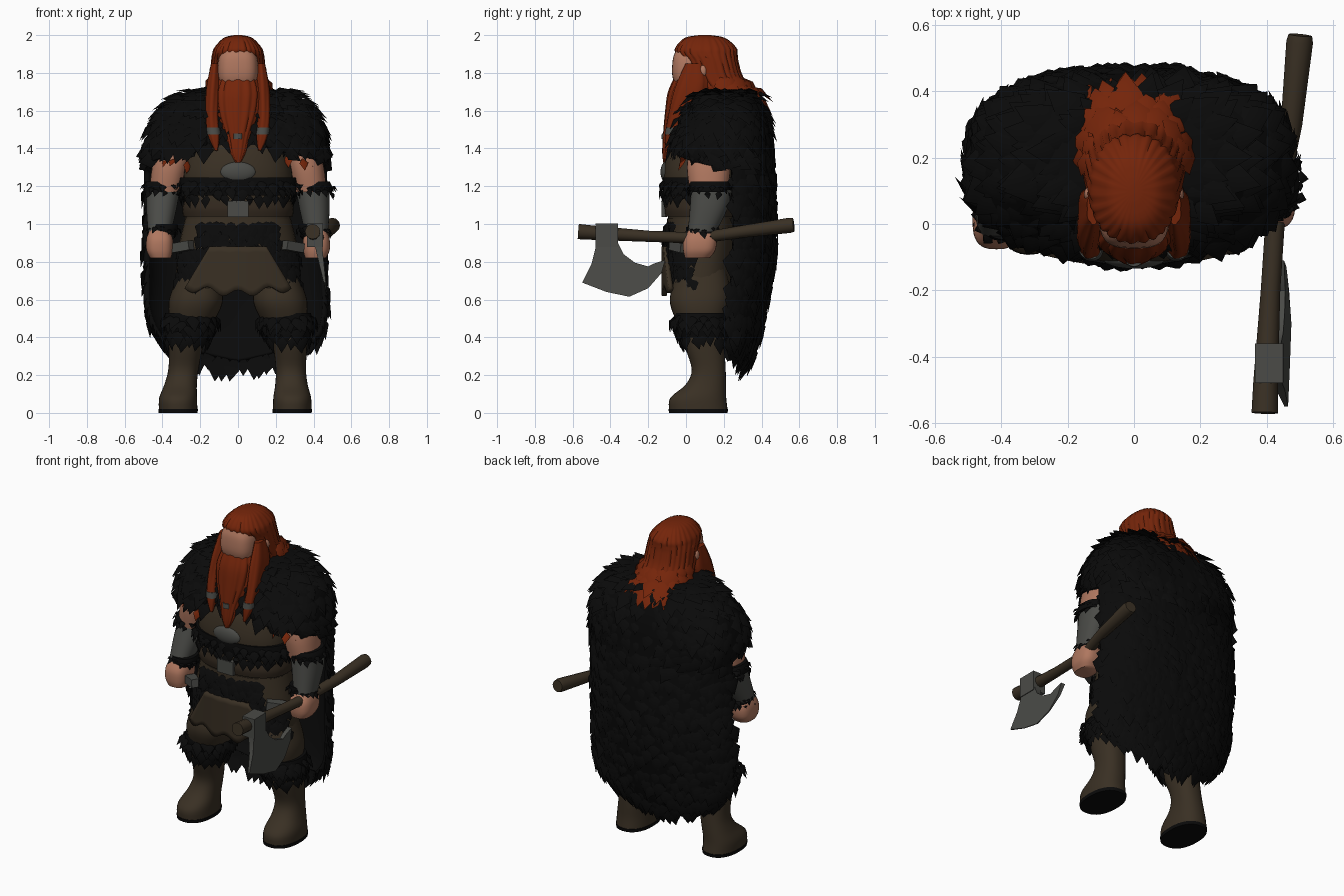
import bpy, bmesh, math, random
from mathutils import Vector

if "Cube" in bpy.data.objects:
    bpy.data.objects.remove(bpy.data.objects["Cube"])
random.seed(4)

def material(name, c):
    m = bpy.data.materials.new(name)
    m.diffuse_color = (*c, 1)
    m.use_nodes = True
    m.node_tree.nodes["Principled BSDF"].inputs["Base Color"].default_value = m.diffuse_color
    return m

FUR = material("black fur", (0.003, 0.003, 0.003))
HAIR = material("red hair", (0.175, 0.018, 0.003))
SKIN = material("skin", (0.43, 0.185, 0.115))
LEATHER = material("brown leather", (0.041, 0.029, 0.017))
BELT = material("dark leather", (0.03, 0.02, 0.012))
STEEL = material("grey steel", (0.069, 0.07, 0.063))

def finish(name, verts, faces, mat, angle=50):
    me = bpy.data.meshes.new(name)
    me.from_pydata([tuple(v) for v in verts], [], faces)
    bm = bmesh.new()
    bm.from_mesh(me)
    bmesh.ops.recalc_face_normals(bm, faces=bm.faces)
    bm.to_mesh(me)
    bm.free()
    me.materials.append(mat)
    ob = bpy.data.objects.new(name, me)
    bpy.context.collection.objects.link(ob)
    bpy.ops.object.select_all(action='DESELECT')
    ob.select_set(True)
    bpy.context.view_layer.objects.active = ob
    bpy.ops.object.shade_smooth_by_angle(angle=math.radians(angle))
    return ob

def spline(rows, v):
    """Catmull-Rom through rows of equal length, v in 0..1."""
    k = len(rows) - 1
    i = min(int(v * k), k - 1)
    t = v * k - i
    p = [rows[max(0, min(k, i + j))] for j in (-1, 0, 1, 2)]
    return [0.5 * (2*b + (c - a)*t + (2*a - 5*b + 4*c - d)*t*t + (3*b - a - 3*c + d)*t**3)
            for a, b, c, d in zip(*p)]

def oval(r, ang, e=2.0):
    """Point on a horizontal superellipse ring (z, cx, cy, rx, ry)."""
    c, s = math.cos(ang), math.sin(ang)
    return Vector((r[1] + r[3] * math.copysign(abs(c) ** (2/e), c),
                   r[2] + r[4] * math.copysign(abs(s) ** (2/e), s), r[0]))

def loft(name, rings, mat, e=2.3, n=32, groove=0, count=12):
    """Closed solid through horizontal rings, optionally grooved into strands."""
    steps = (len(rings) - 1) * 4
    verts = []
    for j in range(steps + 1):
        r = spline(rings, j / steps)
        for i in range(n):
            a = 2 * math.pi * i / n
            g = 1 + groove * (abs(math.sin(a * count / 2 + j * 0.06)) - 0.6)
            verts.append(oval((r[0], r[1], r[2], r[3] * g, r[4] * g), a, e))
    faces = [(j*n + i, j*n + (i+1) % n, (j+1)*n + (i+1) % n, (j+1)*n + i)
             for j in range(steps) for i in range(n)]
    faces += [tuple(range(n)), tuple(range(steps*n, steps*n + n))]
    return finish(name, verts, faces, mat)

def around(rings, e=2.3):
    return lambda u, v: oval(spline(rings, v), u * 2 * math.pi, e)

def sheet(name, fn, nu, nv, mat, thick):
    verts = [fn(i / nu, j / nv) for j in range(nv + 1) for i in range(nu + 1)]
    w = nu + 1
    faces = [(j*w + i, j*w + i + 1, (j+1)*w + i + 1, (j+1)*w + i) for j in range(nv) for i in range(nu)]
    ob = finish(name, verts, faces, mat)
    m = ob.modifiers.new("thickness", 'SOLIDIFY')
    m.thickness, m.offset = thick, 0
    return ob

def tufts(name, fn, rows, cols, size, mat=FUR, v0=0.0, v1=1.0, keep=None, axis_y=0.1, axis_x=0.0, lift=0.22):
    """Leaf-shaped locks scattered over the surface fn(u, v), pointing along v."""
    verts, faces = [], []
    for j in range(rows):
        for i in range(cols):
            u = min(0.995, max(0.005, (i + 0.5 * (j % 2) + random.uniform(0.1, 0.6)) / cols))
            v = v0 + (v1 - v0) * min(0.99, max(0.01, (j + random.uniform(0.2, 0.9)) / rows))
            p = fn(u, v)
            if keep and not keep(p):
                continue
            du = fn(u + 0.004, v) - fn(u - 0.004, v)
            d = (fn(u, min(1, v + 0.01)) - fn(u, v - 0.01)).normalized()
            n = du.cross(d).normalized()
            if n.dot(p - Vector((axis_x, axis_y, p.z - 0.05))) < 0:
                n = -n
            s = d.cross(n).normalized()
            d = (d + s * random.uniform(-0.3, 0.3) + n * lift * random.uniform(0.5, 1.3)).normalized()
            k = size * random.uniform(0.75, 1.25)
            b = len(verts)
            verts += [p - n*0.012, p + d*k*0.4 - s*k*0.36, p + d*k*0.4 + s*k*0.36,
                      p + d*k*0.4 + n*k*0.16, p + d*k]
            faces += [(b, b+1, b+3), (b, b+3, b+2), (b+1, b+4, b+3), (b+3, b+4, b+2),
                      (b, b+2, b+1), (b+1, b+2, b+4)]
    return finish(name, verts, faces, mat, 50)

def box(name, loc, size, mat, rot=(0, 0, 0)):
    bpy.ops.mesh.primitive_cube_add(size=1, location=loc, rotation=rot)
    ob = bpy.context.object
    ob.name, ob.scale = name, size
    ob.data.materials.append(mat)
    m = ob.modifiers.new("bevel", 'BEVEL')
    m.width, m.segments = 0.012, 2
    return ob

def ball(name, loc, scale, mat):
    bpy.ops.mesh.primitive_uv_sphere_add(segments=24, ring_count=14, radius=1, location=loc)
    ob = bpy.context.object
    ob.name, ob.scale = name, scale
    ob.data.materials.append(mat)
    bpy.ops.object.shade_smooth()
    return ob

# cloak: one wrapped sheet, closed over the shoulders and open below them
CLOAK = [(0, 0, .20, .11, .08), (.03, 0, .20, .29, .15), (.12, -.005, .205, .405, .2), (.24, -.01, .185, .455, .25),
         (.4, -.012, .18, .475, .265), (.6, -.015, .185, .475, .27), (.8, -.02, .19, .475, .265),
         (1.0, -.015, .185, .475, .25), (1.2, -.01, .18, .48, .22), (1.34, 0, .19, .45, .175), (1.43, 0, .2, .4, .125)]
def cloak(u, v):
    r = spline(CLOAK, v)
    t = min(1, max(0, (r[0] - 0.31) / 0.12))
    a = math.radians(77 * (1 - t) - 10 * t)
    ang = -a + u * (math.pi + 2 * a)
    p = oval(r, ang, 2.7 - .35 * t)
    p.z = 1.705 - r[0] * (1 - 0.07 * v * abs(math.cos(ang)))
    return p
sheet("fur_cloak", cloak, 64, 60, FUR, 0.03)
tufts("fur_cloak_locks", cloak, 26, 31, 0.12, v0=0.03, axis_y=0.18, lift=.19)
COLLAR = [(1.72, 0, .17, .12, .1), (1.6, 0, .14, .3, .18), (1.5, 0, .12, .31, .19), (1.4, 0, .11, .3, .195)]
loft("fur_collar", COLLAR, FUR)
tufts("fur_collar_locks", around(COLLAR), 6, 30, .09, v0=.2, v1=.85, axis_y=.14, keep=lambda p: p.y < .05)

# torso and belt
loft("torso", [(1.43, 0, .09, .24, .17), (1.36, 0, .09, .27, .195), (1.25, 0, .08, .29, .2),
               (1.1, 0, .08, .28, .18), (.92, 0, .08, .28, .17)], LEATHER)
HIPS = [(1.03, 0, .08, .28, .18), (.85, 0, .08, .32, .18), (.66, 0, .08, .33, .17)]
loft("hips", HIPS, LEATHER)
loft("belt", [(1.12, 0, .08, .285, .185), (1.08, 0, .08, .295, .195), (1.04, 0, .08, .29, .19)], BELT)
box("belt_buckle", (0, -.115, 1.08), (.11, .03, .085), STEEL)
ball("chest_plate", (0, -.105, 1.275), (.095, .03, .055), STEEL)
CHEST = [(1.245, 0, .08, .31, .205), (1.2, 0, .08, .315, .205), (1.15, 0, .08, .3, .195)]
loft("chest_fur_band", CHEST, FUR)
tufts("chest_fur_locks", around(CHEST), 3, 34, 0.07, axis_y=0.08)
tufts("loin_fur", around(HIPS), 9, 44, 0.09, v0=.0, v1=.52, axis_y=.08,
      keep=lambda p: p.y < .05 and abs(p.x) < .2)
tufts("hip_fur", around(HIPS), 9, 50, 0.085, v0=.4, axis_y=.08,
      keep=lambda p: p.y < .03 and abs(p.x) > .14 + (.85 - p.z) * .5)
def flap(u, v):
    x = (2*u - 1) * (.15 + .13 * v)
    z = .88 - v * (.25 + .02 * math.sin(u * 22)) + .03 * v * abs(2*u - 1)
    return Vector((x, -.118 + .5 * x * x, z))
sheet("front_flap", flap, 28, 8, LEATHER, 0.025)

for s, side in ((1, "left"), (-1, "right")):
    box(side + "_hip_plate", (s*.29, -.035, .88), (.11, .06, .05), STEEL, (0, s*.15, s*.6))
    # legs and boots; the right foot stands a little wider
    w = 0 if s > 0 else .03
    loft(side + "_thigh", [(.8, s*.2, .08, .1, .12), (.68, s*.215, .08, .125, .15),
                           (.58, s*.225, .075, .143, .16), (.46, s*.25, .08, .11, .12)], LEATHER)
    loft(side + "_boot", [(.5, s*.255, .085, .115, .125), (.35, s*.275, .1, .09, .105), (.23, s*(.28+w*.3), .12, .08, .09),
                          (.15, s*(.283+w*.7), .105, .086, .107), (.08, s*(.287+w), .065, .1, .148),
                          (.018, s*(.287+w), .065, .102, .155)], LEATHER)
    loft(side + "_sole", [(.02, s*(.287+w), .065, .105, .158), (0, s*(.287+w), .065, .103, .155)], FUR)
    KNEE = [(.53, s*.25, .08, .135, .14), (.48, s*.255, .08, .14, .14), (.4, s*.265, .09, .115, .12)]
    loft(side + "_knee_fur", KNEE, FUR)
    tufts(side + "_knee_locks", around(KNEE), 4, 18, 0.085, axis_x=s*.255, axis_y=.08)
    # arms; the right fist is held a little further forward
    f = 0 if s > 0 else -.06
    loft(side + "_upper_arm", [(1.42, s*.33, .12, .09, .1), (1.3, s*.36, .12, .095, .115),
                               (1.17, s*.385, .12, .085, .1)], SKIN)
    tufts(side + "_sleeve_edge", around([(1.4, s*.3, .1, .08, .11), (1.33, s*.31, .1, .085, .12)]), 1, 9,
          .07, HAIR, axis_x=s*.3)
    loft(side + "_bracer", [(1.18, s*.395, .135, .088, .108), (1.08, s*.405, .12 + f*.5, .08, .1),
                            (.96, s*.415, .085 + f, .062, .075)], STEEL)
    for part, z, y, r in (("elbow", 1.2, .125, .095), ("wrist", .975, .09 + f, .07)):
        BAND = [(z + .025, s*.39, y, r, r*1.1), (z, s*.395, y, r + .008, r*1.15), (z - .03, s*.405, y, r, r*1.1)]
        loft(side + "_" + part + "_fur", BAND, FUR)
        tufts(side + "_" + part + "_locks", around(BAND), 2, 14, .045, axis_x=s*.4, axis_y=y)
    loft(side + "_fist", [(.97, s*.415, .08 + f, .052, .065), (.92, s*.415, .075 + f, .07, .088),
                          (.86, s*.415, .07 + f, .07, .085), (.82, s*.41, .06 + f, .055, .065)], SKIN, 2.8)
    # ears and side braids
    ball(side + "_ear", (s*.137, .09, 1.81), (.014, .02, .03), SKIN)
    loft(side + "_braid", [(1.85, s*.122, .045, .02, .045), (1.72, s*.132, .03, .036, .085), (1.58, s*.137, -.03, .034, .06),
                           (1.47, s*.128, -.075, .03, .034), (1.39, s*.115, -.1, .008, .008)], HAIR, groove=.12, count=6)
    loft(side + "_braid_ring", [(1.51, s*.132, -.06, .037, .046), (1.475, s*.128, -.07, .036, .042)], STEEL)

# head, beard and hair
loft("face", [(1.915, 0, .06, .085, .115), (1.87, 0, .05, .104, .12), (1.78, 0, .05, .106, .122), (1.7, 0, .06, .08, .1)],
     SKIN, 3.2)
loft("beard", [(1.765, 0, .01, .1, .075), (1.69, 0, -.005, .12, .09), (1.58, 0, -.035, .105, .075),
               (1.47, 0, -.07, .065, .05), (1.38, 0, -.09, .042, .035), (1.325, 0, -.105, .015, .015)],
     HAIR, n=64, groove=.1, count=14)
loft("beard_ring", [(1.48, 0, -.072, .035, .056), (1.45, 0, -.078, .033, .052)], STEEL)
SCALP = [(2.0, 0, .1, .02, .03), (1.985, 0, .1, .075, .105), (1.935, 0, .105, .122, .158), (1.9, 0, .11, .134, .16),
         (1.86, 0, .13, .14, .145), (1.78, 0, .155, .147, .145), (1.7, 0, .21, .155, .15), (1.63, 0, .26, .14, .14)]
loft("hair", SCALP, HAIR, n=96, groove=.06, count=26)
tufts("hair_locks", around(SCALP), 4, 18, .13, HAIR, v0=.66, axis_y=.17, lift=.25,
      keep=lambda p: p.y > .13, v1=.93)

# axe
cu = bpy.data.curves.new("axe_handle", 'CURVE')
cu.dimensions, cu.bevel_depth, cu.bevel_resolution, cu.use_fill_caps = '3D', 0.031, 4, True
path = [(.395, -.57, .96, 1.3), (.397, -.48, .953, 1.2), (.412, -.2, .935, .95), (.43, .07, .925, .95),
        (.475, .3, .96, 1.05), (.5, .55, .993, 1.3), (.502, .57, .995, 1.15)]
sp = cu.splines.new('POLY')
sp.points.add(len(path) - 1)
for pt, (x, y, z, r) in zip(sp.points, path):
    pt.co, pt.radius = (x, y, z, 1), r
ax = bpy.data.objects.new("axe_handle", cu)
cu.materials.append(LEATHER)
bpy.context.collection.objects.link(ax)
box("axe_socket", (.408, -.42, .94), (.085, .12, .125), STEEL)
outline = [(-.48, .97), (-.36, .97), (-.36, .9), (-.33, .84), (-.27, .795), (-.2, .775), (-.17, .79), (-.11, .81),
           (-.13, .74), (-.2, .66), (-.3, .615), (-.42, .64), (-.55, .69), (-.5, .79), (-.48, .87)]
n = len(outline)
blade = [(.415 + (.95 - z) * .17 + t * (.003 + .07 * max(0, z - .65)), y, z) for t in (1, -1) for y, z in outline]
finish("axe_blade", blade, [tuple(range(n)), tuple(range(n, 2*n))] +
       [(i, (i+1) % n, n + (i+1) % n, n + i) for i in range(n)], STEEL, 30)
